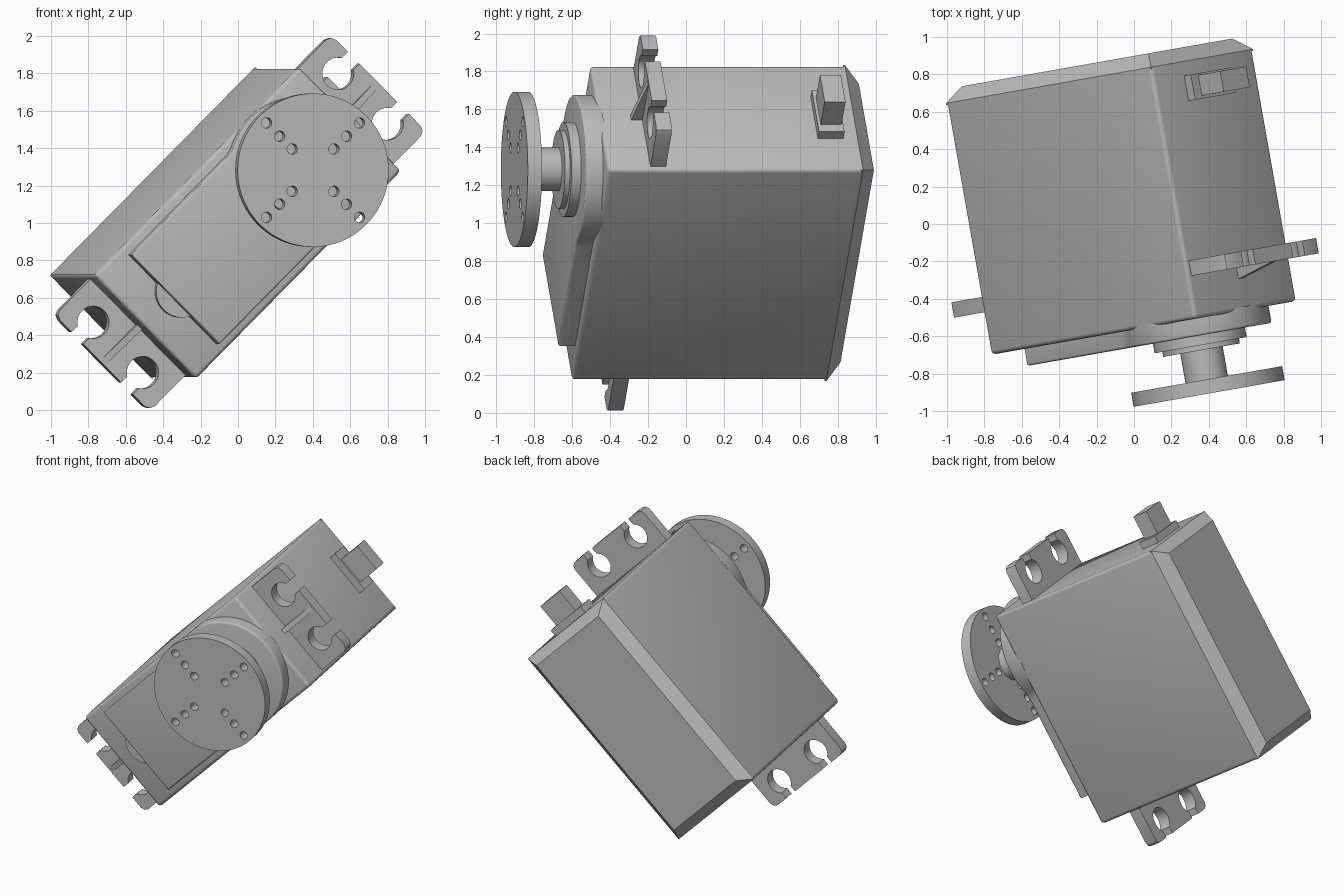
import bpy, bmesh
from math import sin, cos, pi, radians, sqrt, asin, atan2
from mathutils import Matrix, Vector

cube = bpy.data.objects.get("Cube")
if cube:
    bpy.data.objects.remove(cube)

# Pose: local x = length, local z = width, local -y = output shaft direction
YAW = Matrix.Rotation(radians(10), 4, 'Z')
POSE = YAW @ Matrix.Translation((-0.0445, 0, 1.0)) @ Matrix.Rotation(radians(-45), 4, 'Y')

grey = bpy.data.materials.new("plastic grey")
grey.use_nodes = True
GREY = (0.5, 0.5, 0.5, 1)
grey.diffuse_color = GREY
grey.node_tree.nodes["Principled BSDF"].inputs["Base Color"].default_value = GREY

HALF_L, HALF_W = 0.787, 0.392
FRONT, BACK = 0.556, -0.81
SHAFT = 0.4
parts = []


def finish(name, bm):
    bmesh.ops.recalc_face_normals(bm, faces=bm.faces)
    mesh = bpy.data.meshes.new(name)
    bm.to_mesh(mesh)
    bm.free()
    mesh.materials.append(grey)
    obj = bpy.data.objects.new(name, mesh)
    bpy.context.collection.objects.link(obj)
    obj.matrix_world = POSE
    parts.append(obj)
    return obj


def circle(cx, cz, r, n=64, start=0, end=2 * pi, closed=True):
    steps = n if closed else n - 1
    return [(cx + r * cos(start + (end - start) * i / steps),
             cz + r * sin(start + (end - start) * i / steps)) for i in range(n)]


def rect(x0, x1, half):
    return [(x0, -half), (x1, -half), (x1, half), (x0, half)]


def prism(name, outline, d0, d1, rim=0, sides=False):
    """Extrude a length/width outline from depth d0 to d1, rounding the front rim."""
    bm = bmesh.new()
    face = bm.faces.new([bm.verts.new((x, -d0, z)) for x, z in outline])
    ext = bmesh.ops.extrude_face_region(bm, geom=[face])
    verts = [g for g in ext["geom"] if isinstance(g, bmesh.types.BMVert)]
    bmesh.ops.translate(bm, verts=verts, vec=(0, d0 - d1, 0))
    if rim:
        def in_back(e):
            return all(abs(v.co.y + d0) < 1e-5 for v in e.verts)

        def in_front(e):
            return all(abs(v.co.y + d1) < 1e-5 for v in e.verts)
        edges = [e for e in bm.edges if in_front(e) or (sides and not in_back(e))]
        bmesh.ops.bevel(bm, geom=edges, offset=rim, segments=3, profile=0.5, affect='EDGES')
    return finish(name, bm)


# Case with rounded front and side edges
prism("case", rect(-HALF_L, HALF_L, HALF_W), BACK, FRONT, 0.022, True)

# Back cover: chamfered on all four sides
bm = bmesh.new()
loops = []
for inset, depth in ((0, BACK + 0.01), (0, BACK), (0.07, -0.885)):
    loops.append([bm.verts.new((x, -depth, z))
                  for x, z in rect(inset - HALF_L, HALF_L - inset, HALF_W - inset)])
for a, b in zip(loops, loops[1:]):
    for i in range(4):
        j = (i + 1) % 4
        bm.faces.new((a[i], a[j], b[j], b[i]))
bm.faces.new(loops[0])
bm.faces.new(loops[-1])
finish("back_cover", bm)

# Raised gear cover: narrow plate blending into a round boss
PLATE_W, BOSS_R, FILLET = 0.338, 0.394, 0.15
reach = BOSS_R + FILLET
dx = sqrt(reach ** 2 - (PLATE_W + FILLET) ** 2)
blend = atan2(PLATE_W + FILLET, -dx)
upper = circle(SHAFT, 0, BOSS_R, 32, 0, blend, False)
upper += circle(SHAFT - dx, PLATE_W + FILLET, FILLET, 8, blend - pi, -pi / 2, False)[1:]
upper.append((-0.578, PLATE_W))
lower = [(x, -z) for x, z in reversed(upper[1:])]
prism("gear_cover", upper + lower, FRONT - 0.02, 0.648, 0.012)
prism("cover_nub", circle(-0.516, 0, 0.14, 48), FRONT - 0.02, 0.6)

# Bearing rings and output shaft
prism("outer_ring", circle(SHAFT, 0, 0.25), 0.63, 0.70)
prism("inner_ring", circle(SHAFT, 0, 0.208), 0.69, 0.727)
prism("output_shaft", circle(SHAFT, 0, 0.115, 48), 0.71, 0.9)

# Output disc with four rows of three through holes
disc = prism("output_disc", circle(SHAFT, 0, 0.41, 96), 0.886, 0.962)
for k in range(4):
    for r in (0.16, 0.257, 0.357):
        a = k * pi / 2
        hole = prism("hole_cutter", circle(SHAFT + r * cos(a), r * sin(a), 0.028, 20), 0.8, 1.05)
        hole.hide_render = True
        parts.remove(hole)
        cut = disc.modifiers.new("hole", 'BOOLEAN')
        cut.operation = 'DIFFERENCE'
        cut.solver = 'EXACT'
        cut.object = hole
bpy.context.view_layer.update()
drilled = bpy.data.meshes.new_from_object(
    disc.evaluated_get(bpy.context.evaluated_depsgraph_get()))
for mod in list(disc.modifiers):
    cutter = mod.object
    disc.modifiers.remove(mod)
    bpy.data.objects.remove(cutter)
disc.data = drilled

# Mounting tabs with open keyhole slots, each with a centre rib
TIP, TAB_W, SLOT_X, SLOT_Z, SLOT_R, GAP = 1.06, 0.364, 0.94, 0.19, 0.086, 0.045
half_gap = asin(GAP / SLOT_R)
edge = [(0.74, TAB_W), (TIP - 0.04, TAB_W), (TIP - 0.012, TAB_W - 0.012),
        (TIP, TAB_W - 0.04), (TIP, SLOT_Z + GAP)]
edge += circle(SLOT_X, SLOT_Z, SLOT_R, 32, half_gap, 2 * pi - half_gap, False)
edge.append((TIP, SLOT_Z - GAP))
tab = edge + [(x, -z) for x, z in reversed(edge)]
for side, s in (("upper", 1), ("lower", -1)):
    prism(side + "_mounting_tab", [(s * x, z) for x, z in tab], 0.243, 0.326)
    bm = bmesh.new()
    ends = [[bm.verts.new((s * x, -d, z))
             for x, d in ((0.77, 0.3), (TIP - 0.01, 0.3), (TIP - 0.01, 0.328), (0.77, 0.39))]
            for z in (-0.018, 0.018)]
    for end in ends:
        bm.faces.new(end)
    for i in range(4):
        j = (i + 1) % 4
        bm.faces.new((ends[0][i], ends[0][j], ends[1][j], ends[1][i]))
    finish(side + "_tab_rib", bm)

# Cable outlet on the upper end
prism("cable_base", rect(0.77, 0.837, 0.155), -0.734, -0.597)
prism("cable_plug", rect(0.82, 1.005, 0.1), -0.725, -0.613)

# Smooth curved walls, keep corners sharp
bpy.ops.object.select_all(action='DESELECT')
for obj in parts:
    obj.select_set(True)
bpy.context.view_layer.objects.active = parts[0]
bpy.ops.object.shade_smooth_by_angle(angle=radians(35))
